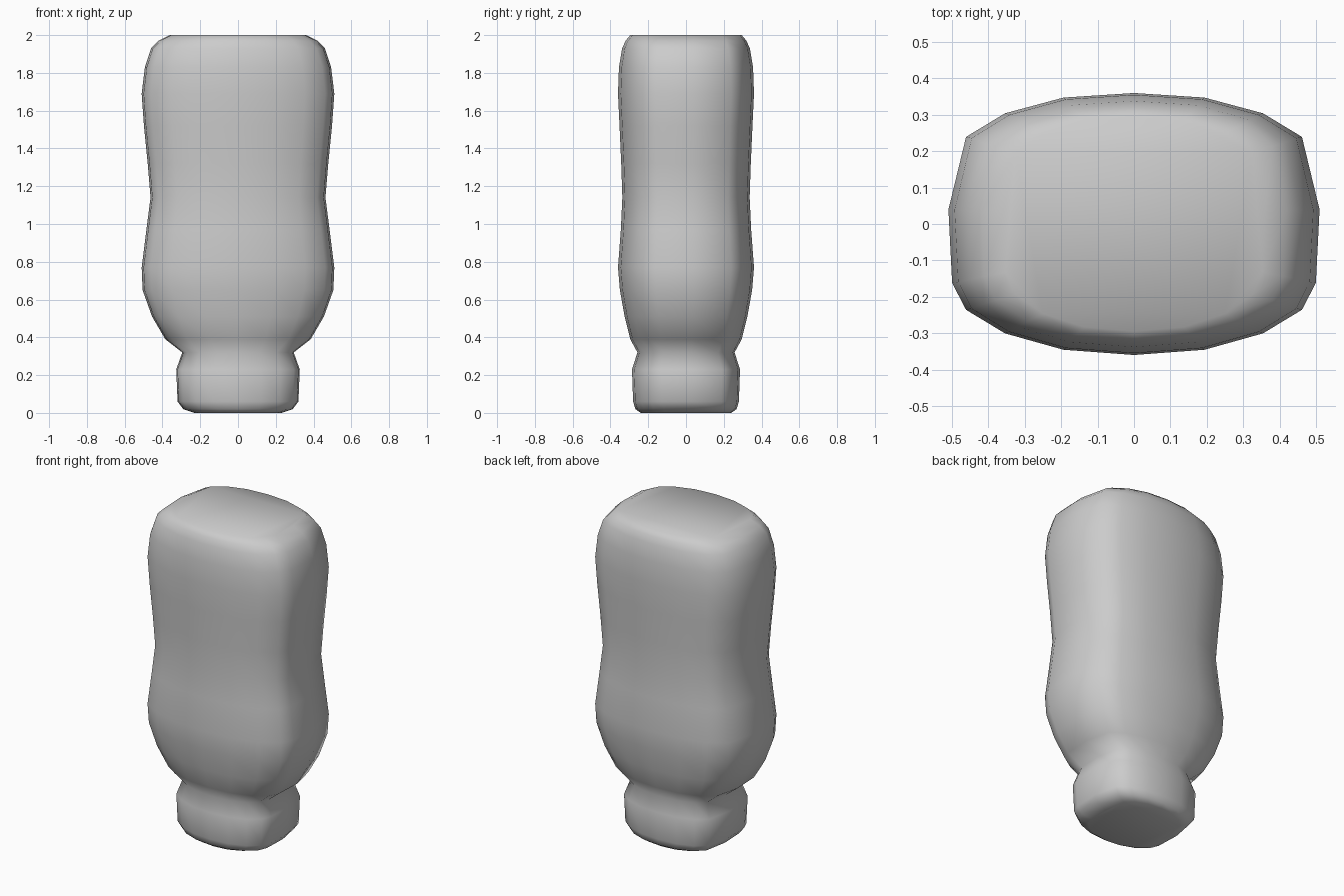
import bpy
import bmesh

cube = bpy.data.objects.get("Cube")
if cube:
    bpy.data.objects.remove(cube, do_unlink=True)

# Plain grey plastic
grey = bpy.data.materials.new("grey_plastic")
grey.use_nodes = True
colour = (0.6, 0.6, 0.6, 1.0)
grey.diffuse_color = colour
grey.node_tree.nodes["Principled BSDF"].inputs["Base Color"].default_value = colour

# Half of the rounded-box cross-section, back to front, as unit width and depth
half = [(0, 1), (0.38, 0.965), (0.695, 0.845), (0.905, 0.665), (1, 0.11),
        (0.98, -0.45), (0.905, -0.655), (0.695, -0.835), (0.38, -0.96), (0, -1)]
section = half + [(-x, y) for x, y in reversed(half[1:-1])]

# Half width, half depth and height of each ring, from cap to base
rings = [(0.23, 0.24, 0), (0.29, 0.268, 0.02), (0.32, 0.28, 0.06),
         (0.327, 0.286, 0.23), (0.295, 0.257, 0.32), (0.385, 0.295, 0.39),
         (0.455, 0.325, 0.51), (0.505, 0.35, 0.65), (0.51, 0.36, 0.77),
         (0.485, 0.345, 0.97), (0.463, 0.337, 1.14), (0.478, 0.343, 1.32),
         (0.498, 0.352, 1.52), (0.51, 0.36, 1.69), (0.493, 0.355, 1.83),
         (0.46, 0.338, 1.93), (0.42, 0.32, 1.97), (0.36, 0.295, 2)]

# Loft the squeeze bottle standing on its cap
bm = bmesh.new()
loops = [[bm.verts.new((x * w, y * d, z)) for x, y in section]
         for w, d, z in rings]
count = len(section)
for low, high in zip(loops, loops[1:]):
    for i in range(count):
        j = (i + 1) % count
        bm.faces.new((low[i], low[j], high[j], high[i]))

# Close both flat ends
bm.faces.new(loops[0])
bm.faces.new(loops[-1])
bmesh.ops.recalc_face_normals(bm, faces=bm.faces)
for face in bm.faces:
    face.smooth = True

mesh = bpy.data.meshes.new("squeeze_bottle")
bm.to_mesh(mesh)
bm.free()
mesh.materials.append(grey)
bottle = bpy.data.objects.new("squeeze_bottle", mesh)
bpy.context.collection.objects.link(bottle)
